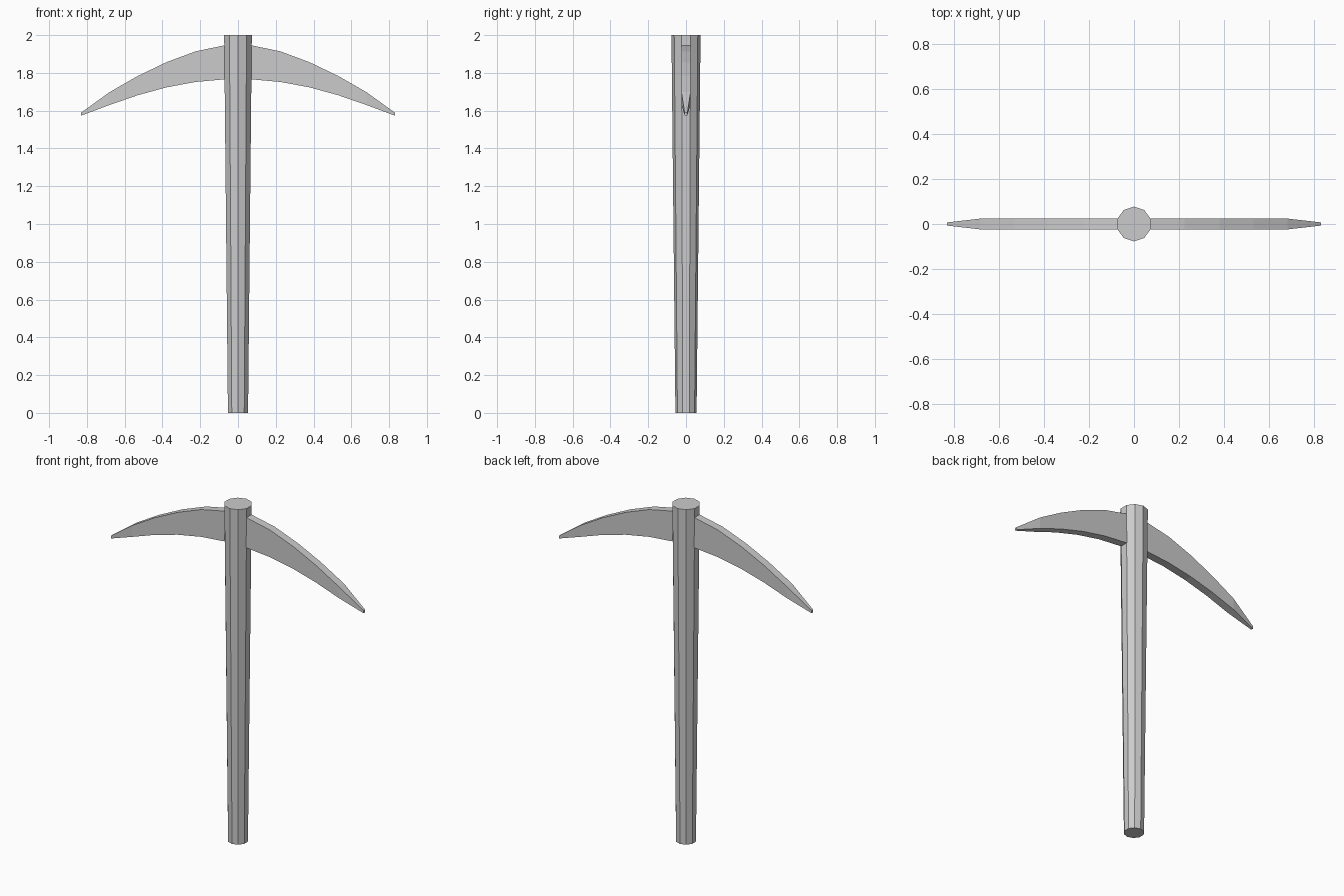
import bpy, bmesh
from math import sin, cos, pi

if "Cube" in bpy.data.objects:
    bpy.data.objects.remove(bpy.data.objects["Cube"])


def loft(name, rings):
    """Skin a list of equal-length vertex rings and cap both ends."""
    bm = bmesh.new()
    loops = [[bm.verts.new(p) for p in ring] for ring in rings]
    n = len(loops[0])
    for a, b in zip(loops, loops[1:]):
        for i in range(n):
            j = (i + 1) % n
            bm.faces.new((a[i], a[j], b[j], b[i]))
    bm.faces.new(loops[0][::-1])
    bm.faces.new(loops[-1])
    bmesh.ops.recalc_face_normals(bm, faces=bm.faces[:])
    mesh = bpy.data.meshes.new(name)
    bm.to_mesh(mesh)
    bm.free()
    obj = bpy.data.objects.new(name, mesh)
    bpy.context.collection.objects.link(obj)
    return obj


# Handle: ten-sided shaft, slightly wider at the top
def decagon(r, z):
    return [(r * cos(pi / 2 + i * pi / 5), r * sin(pi / 2 + i * pi / 5), z)
            for i in range(10)]


loft("handle", [decagon(0.056, 0), decagon(0.077, 2)])

# Pick head: curved blade through the handle, (x, bottom z, top z, half thickness)
half = [
    (0.07, 1.766, 1.946, 0.024),
    (0.225, 1.752, 1.914, 0.024),
    (0.38, 1.723, 1.856, 0.024),
    (0.53, 1.682, 1.784, 0.024),
    (0.68, 1.630, 1.698, 0.024),
    (0.83, 1.574, 1.590, 0.007),
]
stations = [(-x, b, t, h) for x, b, t, h in reversed(half)] + half
loft("pick_head", [[(x, -h, b), (x, h, b), (x, h, t), (x, -h, t)]
                   for x, b, t, h in stations])
